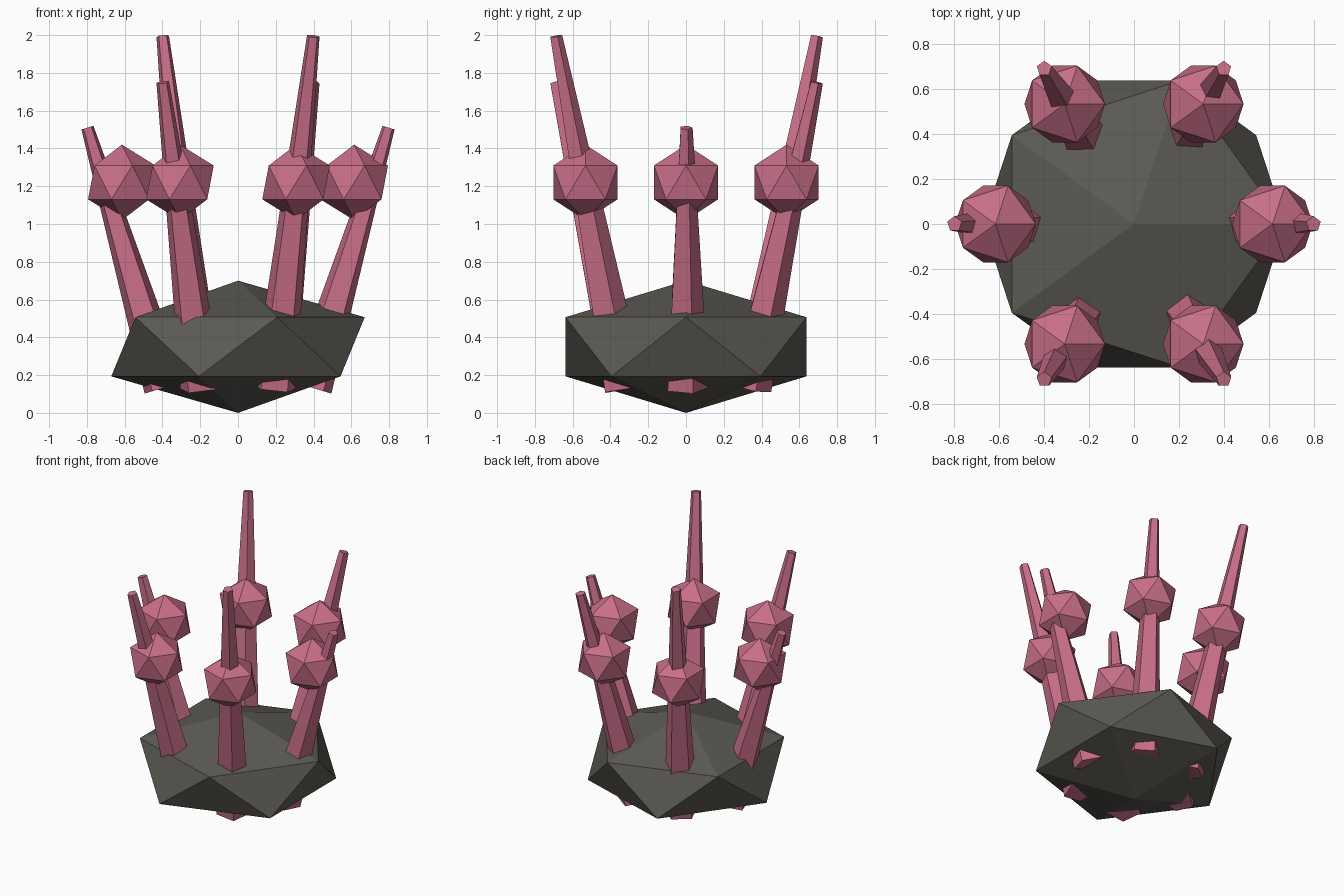
import bpy
import bmesh
from math import cos, sin, radians
from mathutils import Matrix, Vector

if "Cube" in bpy.data.objects:
    bpy.data.objects.remove(bpy.data.objects["Cube"], do_unlink=True)


def make_material(name, color):
    mat = bpy.data.materials.new(name)
    mat.use_nodes = True
    mat.diffuse_color = color
    mat.node_tree.nodes["Principled BSDF"].inputs["Base Color"].default_value = color
    return mat


def make_object(name, bm, mat):
    mesh = bpy.data.meshes.new(name)
    bm.to_mesh(mesh)
    bm.free()
    mesh.materials.append(mat)
    obj = bpy.data.objects.new(name, mesh)
    bpy.context.collection.objects.link(obj)
    return obj


def faceted_ball(name, center, size, mat):
    bm = bmesh.new()
    bmesh.ops.create_icosphere(bm, subdivisions=1, radius=1)
    bmesh.ops.scale(bm, vec=size, verts=bm.verts)
    bmesh.ops.translate(bm, vec=center, verts=bm.verts)
    return make_object(name, bm, mat)


def tapered_spike(name, start, end, r_start, r_end, mat):
    axis = end - start
    turn = Vector((0, 0, 1)).rotation_difference(axis).to_matrix().to_4x4()
    bm = bmesh.new()
    bmesh.ops.create_cone(bm, cap_ends=True, segments=5, radius1=r_start,
                          radius2=r_end, depth=axis.length)
    bm.transform(Matrix.Translation((start + end) / 2) @ turn)
    return make_object(name, bm, mat)


def around(radius, angle, z):
    return Vector((radius * cos(angle), radius * sin(angle), z))


stone = make_material("dark grey stone", (0.107, 0.102, 0.086, 1))
pink = make_material("dusty pink", (0.578, 0.156, 0.246, 1))

# Flattened faceted body
faceted_ball("body", (0, 0, 0.35), (0.75, 0.75, 0.35), stone)

# Six leaning spikes, each with a faceted knuckle; opposite spikes match in height
tip_heights = (1.51, 1.75, 1.994)
for i in range(6):
    angle = radians(60 * i)
    tapered_spike(f"spike_{i + 1}", around(0.385, angle, 0.135),
                  around(0.797, angle, tip_heights[i % 3]), 0.12, 0.035, pink)
    faceted_ball(f"knuckle_{i + 1}", around(0.615, angle, 1.22), (0.2, 0.2, 0.2), pink)
